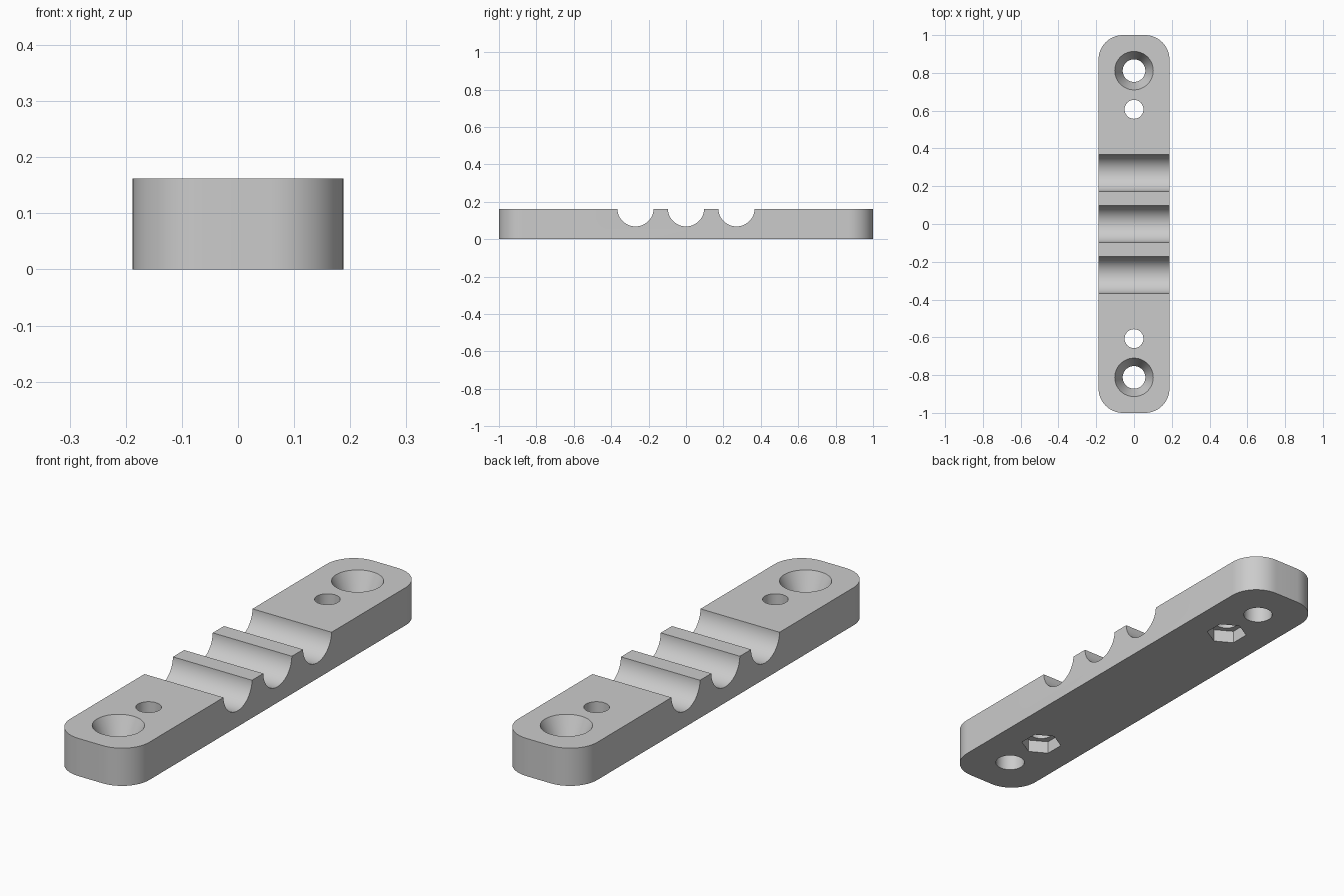
import bpy, bmesh, math

old = bpy.data.objects.get("Cube")
if old:
    bpy.data.objects.remove(old, do_unlink=True)

WIDTH, LENGTH, HEIGHT = 0.376, 2.0, 0.162
CORNER = 0.13

grey = bpy.data.materials.new("light grey")
grey.use_nodes = True
colour = (0.6, 0.6, 0.6, 1)
grey.diffuse_color = colour
grey.node_tree.nodes["Principled BSDF"].inputs["Base Color"].default_value = colour


def add_object(name, bm):
    bmesh.ops.recalc_face_normals(bm, faces=bm.faces)
    mesh = bpy.data.meshes.new(name)
    bm.to_mesh(mesh)
    bm.free()
    mesh.materials.append(grey)
    obj = bpy.data.objects.new(name, mesh)
    bpy.context.collection.objects.link(obj)
    return obj


def ring(radius, z, sides, start=0.0):
    step = math.tau / sides
    return [(radius * math.cos(start + i * step),
             radius * math.sin(start + i * step), z) for i in range(sides)]


def loft(name, rings):
    """Skin a stack of equal rings and cap both ends."""
    bm = bmesh.new()
    loops = [[bm.verts.new(p) for p in r] for r in rings]
    n = len(loops[0])
    for low, high in zip(loops, loops[1:]):
        for i in range(n):
            j = (i + 1) % n
            bm.faces.new((low[i], low[j], high[j], high[i]))
    bm.faces.new(loops[0])
    bm.faces.new(loops[-1])
    return add_object(name, bm)


def rounded_outline(z, segments=16):
    points = []
    for k, (sx, sy) in enumerate([(1, 1), (-1, 1), (-1, -1), (1, -1)]):
        cx, cy = sx * (WIDTH / 2 - CORNER), sy * (LENGTH / 2 - CORNER)
        for i in range(segments + 1):
            a = (k + i / segments) * math.pi / 2
            points.append((cx + CORNER * math.cos(a), cy + CORNER * math.sin(a), z))
    return points


# Bar with rounded corners
bar = loft("clamp_bar", [rounded_outline(0), rounded_outline(HEIGHT)])
cutters = []

# Three round grooves across the top
for y in (-0.27, 0, 0.27):
    groove = loft("groove_cutter", [ring(0.097, z, 64) for z in (-0.3, 0.3)])
    groove.rotation_euler.y = math.pi / 2
    groove.location = (0, y, HEIGHT + 0.003)
    cutters.append(groove)

for side in (-1, 1):
    # Countersunk screw hole
    slope = (0.102 - 0.06) / 0.09
    screw = loft("screw_hole_cutter", [
        ring(0.06, -0.05, 48), ring(0.06, HEIGHT - 0.09, 48),
        ring(0.102 + slope * 0.02, HEIGHT + 0.02, 48)])
    screw.location.y = side * 0.812
    # Bolt hole with a hexagonal nut pocket underneath
    bolt = loft("bolt_hole_cutter", [ring(0.05, z, 48) for z in (-0.05, 0.3)])
    pocket = loft("nut_pocket_cutter",
                  [ring(0.083, z, 6, math.pi / 2) for z in (-0.05, 0.055)])
    bolt.location.y = pocket.location.y = side * 0.607
    cutters += [screw, bolt, pocket]

# Cut everything out of the bar
bpy.ops.object.select_all(action='DESELECT')
bpy.context.view_layer.objects.active = bar
bar.select_set(True)
for cutter in cutters:
    cutter.hide_render = True
    mod = bar.modifiers.new(cutter.name, 'BOOLEAN')
    mod.operation = 'DIFFERENCE'
    mod.solver = 'EXACT'
    mod.object = cutter
    bpy.ops.object.modifier_apply(modifier=mod.name)
for cutter in cutters:
    bpy.data.objects.remove(cutter, do_unlink=True)

bpy.ops.object.shade_smooth_by_angle(angle=math.radians(20))
